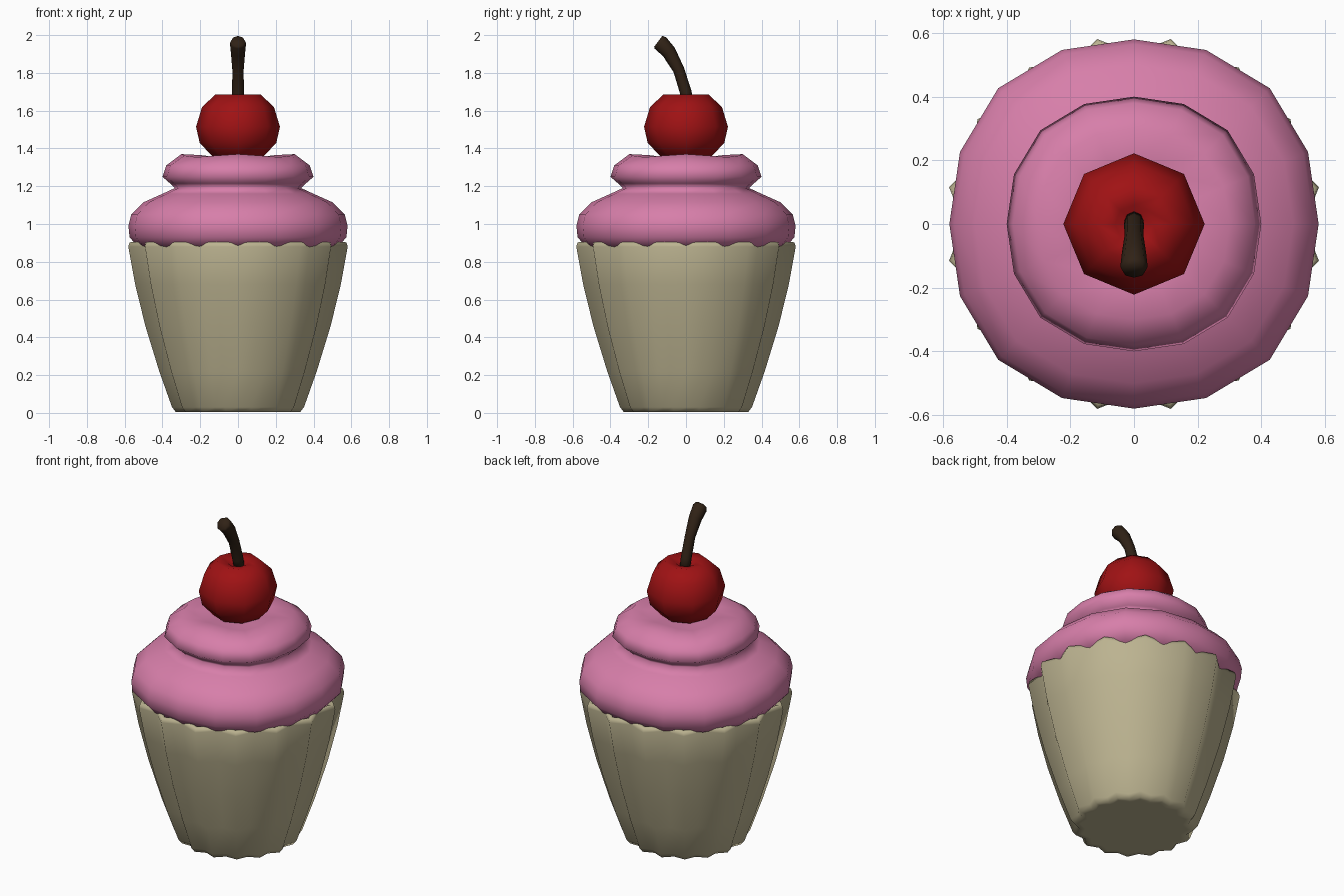
import bpy, bmesh
from math import cos, sin, pi
from mathutils import Vector

if "Cube" in bpy.data.objects:
    bpy.data.objects.remove(bpy.data.objects["Cube"])


def finish(name, bm, color):
    bmesh.ops.recalc_face_normals(bm, faces=bm.faces)
    me = bpy.data.meshes.new(name)
    bm.to_mesh(me)
    bm.free()
    mat = bpy.data.materials.new(name + "_color")
    mat.diffuse_color = (*color, 1)
    mat.use_nodes = True
    mat.node_tree.nodes["Principled BSDF"].inputs["Base Color"].default_value = mat.diffuse_color
    me.materials.append(mat)
    for p in me.polygons:
        p.use_smooth = True
    ob = bpy.data.objects.new(name, me)
    bpy.context.collection.objects.link(ob)
    return ob


def skin(bm, rings):
    """Bridge successive vertex rings and close both ends."""
    loops = [[bm.verts.new(co) for co in ring] for ring in rings]
    n = len(loops[0])
    for a, b in zip(loops, loops[1:]):
        for i in range(n):
            j = (i + 1) % n
            bm.faces.new((a[i], a[j], b[j], b[i]))
    bm.faces.new(loops[0][::-1])
    bm.faces.new(loops[-1])


def lathe(name, profile, sides, color, scale=lambda i: 1.0, lift=lambda i, z: 0.0):
    bm = bmesh.new()
    rings = []
    for r, z in profile:
        ring = []
        for i in range(sides):
            a = 2 * pi * i / sides
            q = r * scale(i)
            ring.append((q * cos(a), q * sin(a), z + lift(i, z)))
        rings.append(ring)
    skin(bm, rings)
    return finish(name, bm, color)


# Pleated paper cup: 16 pleats, valleys on even steps, tips on odd steps
lathe("wrapper",
      [(0.30, 0.004), (0.335, 0.004), (0.356, 0.03), (0.425, 0.22), (0.50, 0.46),
       (0.555, 0.68), (0.592, 0.88), (0.585, 0.903), (0.565, 0.905),
       (0.55, 0.88), (0.52, 0.75)],
      32, (0.50, 0.45, 0.28), scale=lambda i: 1.0 if i % 2 else 0.905)

# Two-tier frosting swirl, slightly squarish, with a gently wavy top
lathe("frosting",
      [(0.40, 0.84), (0.535, 0.885), (0.574, 0.93), (0.58, 0.99), (0.565, 1.05),
       (0.50, 1.115), (0.40, 1.16), (0.335, 1.19), (0.36, 1.215), (0.40, 1.25),
       (0.38, 1.31), (0.30, 1.37), (0.20, 1.365), (0.08, 1.35)],
      16, (0.68, 0.21, 0.40),
      scale=lambda i: 1 + 0.02 * (1 - cos(i * pi / 2)),
      lift=lambda i, z: -0.008 * (1 - cos(i * pi / 2)) if z > 1.355 else 0)

# Cherry with a dimple at the stem
lathe("cherry",
      [(0.06, 1.325), (0.14, 1.363), (0.203, 1.43), (0.222, 1.515), (0.19, 1.62),
       (0.12, 1.685), (0.06, 1.675), (0.025, 1.65)],
      8, (0.35, 0.006, 0.007))

# Bent cherry stem, swept in the y-z plane
path = [(0.015, 1.63, 0.030), (-0.002, 1.70, 0.031), (-0.038, 1.815, 0.030),
        (-0.09, 1.91, 0.038), (-0.135, 1.958, 0.043), (-0.147, 1.967, 0.036)]
pts = [Vector((0, y, z)) for y, z, r in path]
rings = []
for k, p in enumerate(pts):
    t = (pts[min(k + 1, len(pts) - 1)] - pts[max(k - 1, 0)]).normalized()
    side = Vector((1, 0, 0))
    up = t.cross(side)
    r = path[k][2]
    rings.append([p + r * (cos(i * pi / 4) * side + sin(i * pi / 4) * up) for i in range(8)])
bm = bmesh.new()
skin(bm, rings)
finish("stem", bm, (0.030, 0.016, 0.008))
